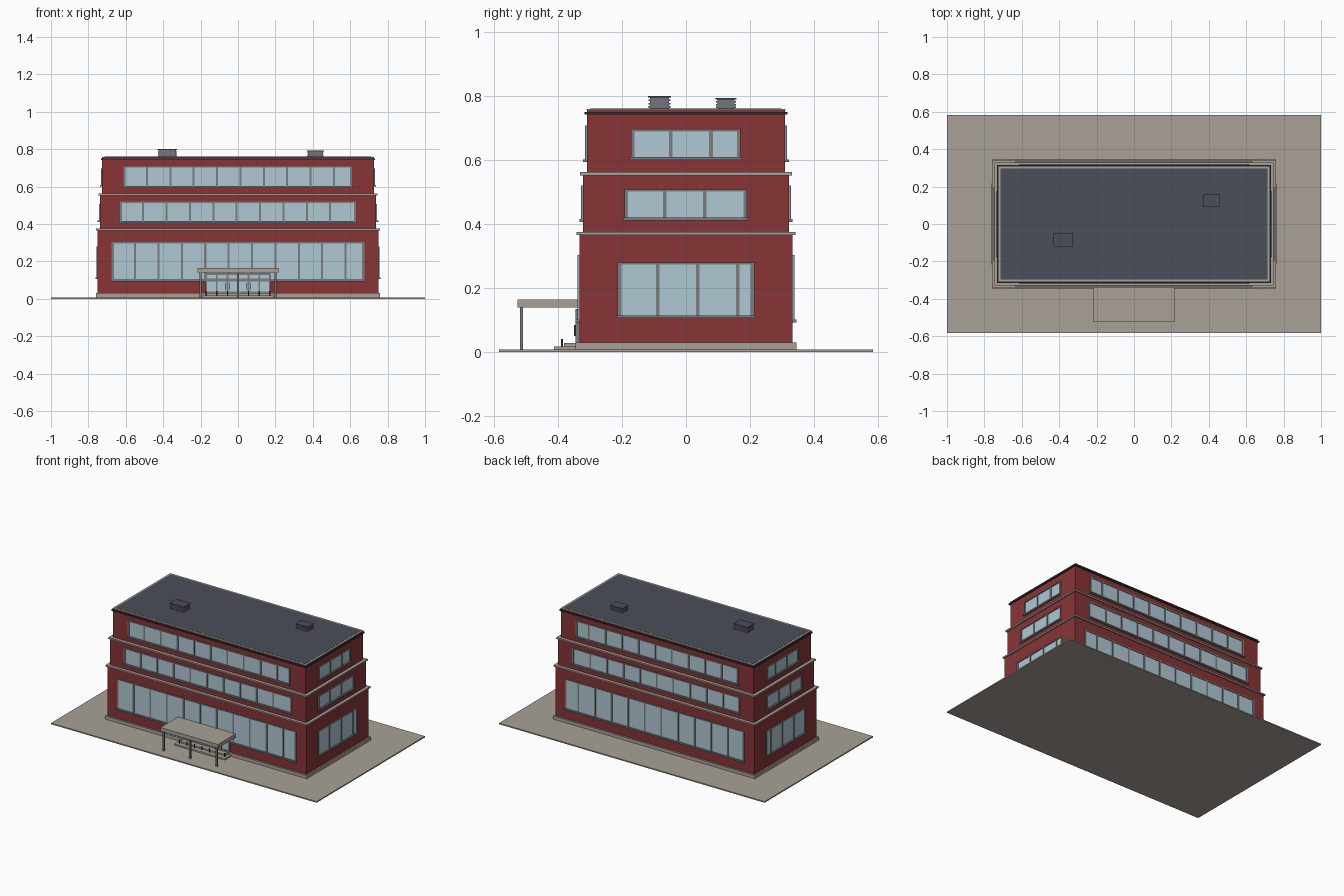
import bpy
import bmesh
from mathutils import Matrix, Vector

default_cube = bpy.data.objects.get("Cube")
if default_cube:
    bpy.data.objects.remove(default_cube, do_unlink=True)


def to_linear(value):
    value /= 255
    return value / 12.92 if value <= 0.04045 else ((value + 0.055) / 1.055) ** 2.4


def make_material(name, red, green, blue):
    material = bpy.data.materials.new(name)
    material.use_nodes = True
    colour = [to_linear(channel) for channel in (red, green, blue)] + [1.0]
    material.diffuse_color = colour
    shader = material.node_tree.nodes["Principled BSDF"]
    shader.inputs["Base Color"].default_value = colour
    shader.inputs["Roughness"].default_value = 0.8
    return material


brick = make_material("red brick", 136, 52, 54)
stone = make_material("warm grey stone", 168, 161, 151)
glass = make_material("pale blue glass", 176, 200, 212)
frame_grey = make_material("window frame grey", 122, 126, 128)
slate = make_material("slate roof", 74, 78, 88)
charcoal = make_material("charcoal trim", 48, 52, 54)
metal = make_material("vent metal", 112, 118, 124)


def build_boxes(name, material, boxes):
    """Join axis aligned boxes, each given as x, y and z ranges, in one object."""
    bm = bmesh.new()
    for ranges in boxes:
        low = Vector([min(pair) for pair in ranges])
        high = Vector([max(pair) for pair in ranges])
        placement = Matrix.Translation((low + high) / 2) @ Matrix.Diagonal((*(high - low), 1))
        bmesh.ops.create_cube(bm, size=1, matrix=placement)
    mesh = bpy.data.meshes.new(name)
    bm.to_mesh(mesh)
    bm.free()
    mesh.materials.append(material)
    part = bpy.data.objects.new(name, mesh)
    bpy.context.collection.objects.link(part)
    return part


def slab(name, material, half_x, half_y, bottom, top):
    span_x, span_y = (-half_x, half_x), (-half_y, half_y)
    return build_boxes(name, material, [(span_x, span_y, (bottom, top))])


def window_band(name, side, wall, start, end, bottom, top):
    """Ribbon window; panes keep one width and the last one takes the rest."""
    bar, pane = 0.011, 0.125

    def place(along, depth, height):
        sign = -1 if side in ("front", "right") else 1
        out = tuple(sign * (wall + d) for d in depth)
        return (along, out, height) if side in ("front", "back") else (out, along, height)

    build_boxes(name + "_glass", glass,
                [place((start, end), (-0.004, 0.002), (bottom, top))])
    bars = [(start, start + bar), (end - bar, end)]
    division = start + pane
    while division < end - bar * 2:
        bars.append((division - bar / 2, division + bar / 2))
        division += pane
    frame = [place(along, (-0.004, 0.006), (bottom, top)) for along in bars]
    frame.append(place((start, end), (-0.004, 0.006), (top - 0.007, top)))
    build_boxes(name + "_frame", frame_grey, frame)
    build_boxes(name + "_sill", frame_grey,
                [place((start - 0.004, end + 0.004), (-0.004, 0.012), (bottom - 0.002, bottom + 0.007))])


# Paved ground and plinth
slab("paving", stone, 1, 0.583, 0, 0.008)
slab("plinth", stone, 0.76, 0.345, 0.008, 0.03)

# Storeys step inward as they rise, with a stone ledge above each lower one
storeys = [
    # name, half width, half depth, bottom, top, long window, end window
    ("ground_floor", 0.75, 0.333, 0.03, 0.365,
     (-0.675, 0.675, 0.095, 0.303), (-0.213, 0.213, 0.108, 0.28)),
    ("middle_floor", 0.738, 0.321, 0.375, 0.552,
     (-0.632, 0.63, 0.408, 0.52), (-0.192, 0.19, 0.413, 0.508)),
    ("upper_floor", 0.726, 0.309, 0.562, 0.741,
     (-0.612, 0.61, 0.595, 0.708), (-0.172, 0.17, 0.602, 0.696)),
]
for name, half_x, half_y, bottom, top, long_window, end_window in storeys:
    slab(name + "_wall", brick, half_x, half_y, bottom, top)
    if name != "upper_floor":
        slab(name + "_ledge", stone, half_x + 0.009, half_y + 0.009, top, top + 0.01)
    for side in ("front", "back"):
        window_band(f"{name}_{side}_window", side, half_y, *long_window)
    for side in ("left", "right"):
        window_band(f"{name}_{side}_window", side, half_x, *end_window)

# Eaves, parapet, coping and roof deck
slab("eaves", charcoal, 0.733, 0.316, 0.741, 0.75)
slab("parapet", brick, 0.726, 0.309, 0.75, 0.756)
slab("coping", stone, 0.728, 0.311, 0.756, 0.759)
slab("roof_deck", slate, 0.715, 0.298, 0.757, 0.76)


# Louvred roof vents
def roof_vent(name, x, y, half_x, half_y, top):
    base, inset = 0.758, 0.004

    def layer(grow, bottom, height):
        return ((x - half_x - grow, x + half_x + grow),
                (y - half_y - grow, y + half_y + grow), (bottom, bottom + height))

    build_boxes(name + "_body", metal, [layer(-inset, base, top - base - 0.004)])
    step = (top - base) / 4
    build_boxes(name + "_louvres", metal,
                [layer(0, base + step * (i + 0.4), step / 2) for i in range(3)])
    build_boxes(name + "_cap", slate, [layer(inset / 2, top - 0.005, 0.005)])


roof_vent("large_vent", -0.378, -0.083, 0.051, 0.034, 0.8)
roof_vent("small_vent", 0.414, 0.125, 0.044, 0.031, 0.793)

# Entrance canopy on slim posts
build_boxes("canopy", stone, [((-0.217, 0.217), (-0.525, -0.333), (0.14, 0.165))])
post = 0.005
build_boxes("canopy_posts", frame_grey,
            [((x - post, x + post), (-0.513 - post, -0.513 + post), (0.008, 0.14))
             for x in (-0.2, 0, 0.2)])

# Entrance steps
build_boxes("entrance_steps", stone, [
    ((-0.19, 0.19), (-0.412, -0.34), (0.008, 0.018)),
    ((-0.17, 0.17), (-0.38, -0.34), (0.018, 0.028))])

# Entrance doors: glazing, frame bars and handles
door_half, door_top, wall = 0.17, 0.135, 0.333
build_boxes("door_glass", glass,
            [((-door_half, door_half), (-wall - 0.007, -wall), (0.03, door_top))])
leaf = door_half / 3
door_bars = [((i * leaf - post, i * leaf + post), (-wall - 0.011, -wall), (0.03, door_top))
             for i in range(-3, 4)]
door_bars += [((-door_half, door_half), (-wall - 0.011, -wall), (z, z + 0.008))
              for z in (0.03, 0.1, door_top - 0.008)]
build_boxes("door_frame", frame_grey, door_bars)
build_boxes("door_handles", charcoal,
            [((x - 0.002, x + 0.002), (-wall - 0.016, -wall), (0.05, 0.085))
             for x in (-leaf - 0.012, -leaf + 0.012, leaf - 0.012, leaf + 0.012)])

# Short bollards along the lower step
build_boxes("step_bollards", charcoal,
            [((x * leaf - 0.003, x * leaf + 0.003), (-0.39, -0.384), (0.008, 0.042))
             for x in range(-3, 4)])
